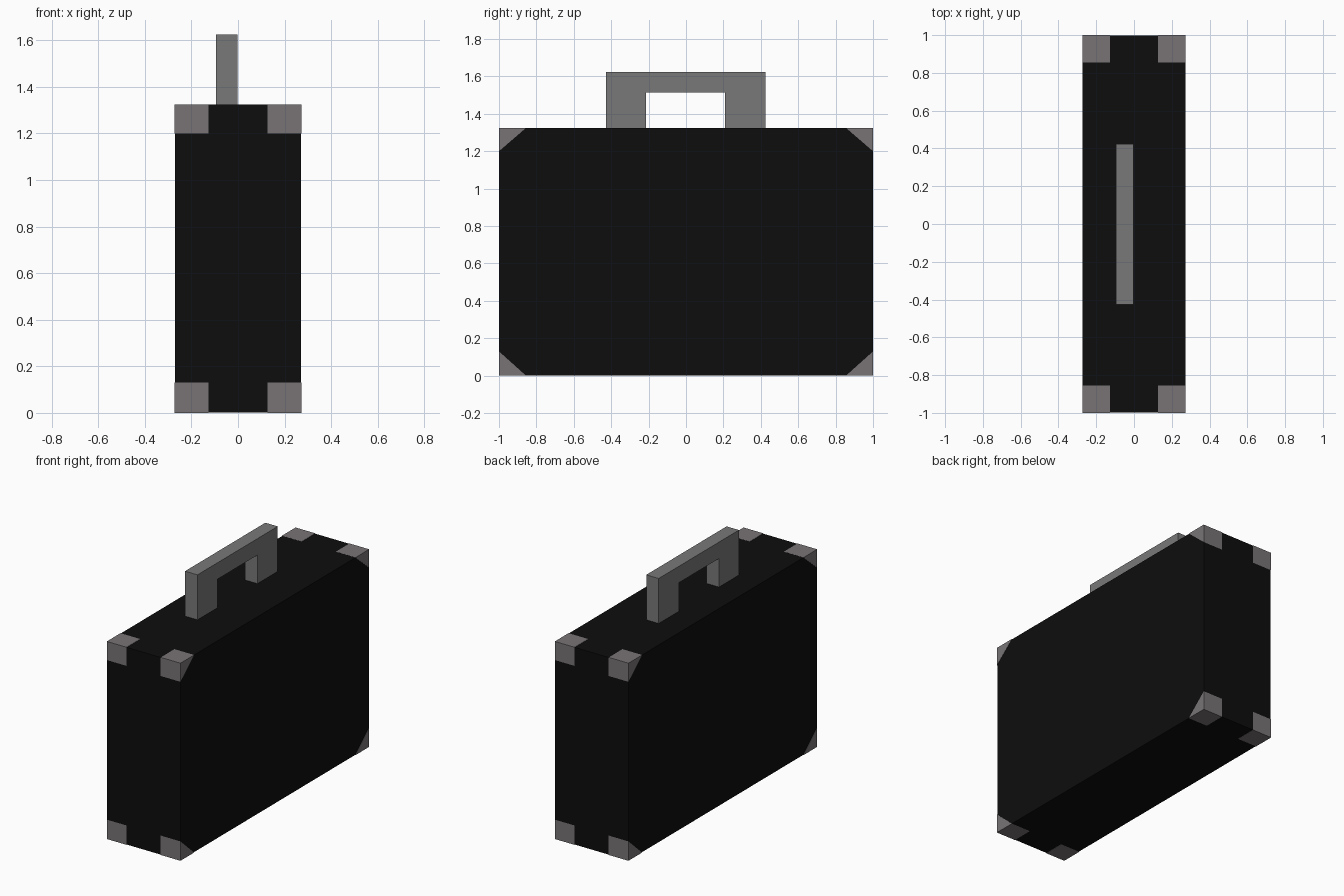
import bpy

if "Cube" in bpy.data.objects:
    bpy.data.objects.remove(bpy.data.objects["Cube"])

W, L, H = 0.273, 1.0, 1.325      # half width, half length, height
EPS = 0.0015                     # caps sit just proud of the case


def material(name, color):
    m = bpy.data.materials.new(name)
    m.diffuse_color = (*color, 1)
    m.use_nodes = True
    m.node_tree.nodes["Principled BSDF"].inputs["Base Color"].default_value = m.diffuse_color
    return m


black = material("black_leather", (0.004, 0.004, 0.004))
metal = material("corner_metal", (0.19, 0.175, 0.18))
grey = material("handle_grey", (0.19, 0.19, 0.19))


def extrude_profile(name, points, x0, x1, mat):
    """Extrude a closed (y, z) outline from x0 to x1."""
    # keep outline counter-clockwise so normals point outwards
    area = sum(a[0] * b[1] - b[0] * a[1]
               for a, b in zip(points, points[1:] + points[:1]))
    if area < 0:
        points = points[::-1]
    n = len(points)
    verts = [(x, y, z) for x in (x0, x1) for y, z in points]
    faces = [tuple(reversed(range(n))), tuple(range(n, 2 * n))]
    faces += [(i, (i + 1) % n, n + (i + 1) % n, n + i) for i in range(n)]
    mesh = bpy.data.meshes.new(name)
    mesh.from_pydata(verts, [], faces)
    mesh.materials.append(mat)
    obj = bpy.data.objects.new(name, mesh)
    bpy.context.collection.objects.link(obj)
    return obj


# Case body
y, z0, z1 = L - EPS, EPS, H - EPS
extrude_profile("case_body", [(-y, z0), (y, z0), (y, z1), (-y, z1)],
                -W + EPS, W - EPS, black)

# Triangular corner caps on all eight corners
for side, (x0, x1) in (("left", (-W, -0.127)), ("right", (0.127, W))):
    for end, sy in (("front", -1), ("back", 1)):
        for level, z, dz in (("bottom", 0, 0.13), ("top", H, -0.125)):
            outline = [(sy * L, z), (sy * (L - 0.145), z), (sy * L, z + dz)]
            extrude_profile(f"corner_{level}_{end}_{side}", outline,
                            x0, x1, metal)

# Handle: one squared arch
extrude_profile("handle", [(-0.427, z1), (-0.215, z1), (-0.215, 1.515),
                           (0.208, 1.515), (0.208, z1), (0.424, z1),
                           (0.424, 1.625), (-0.427, 1.625)],
                -0.094, -0.002, grey)
